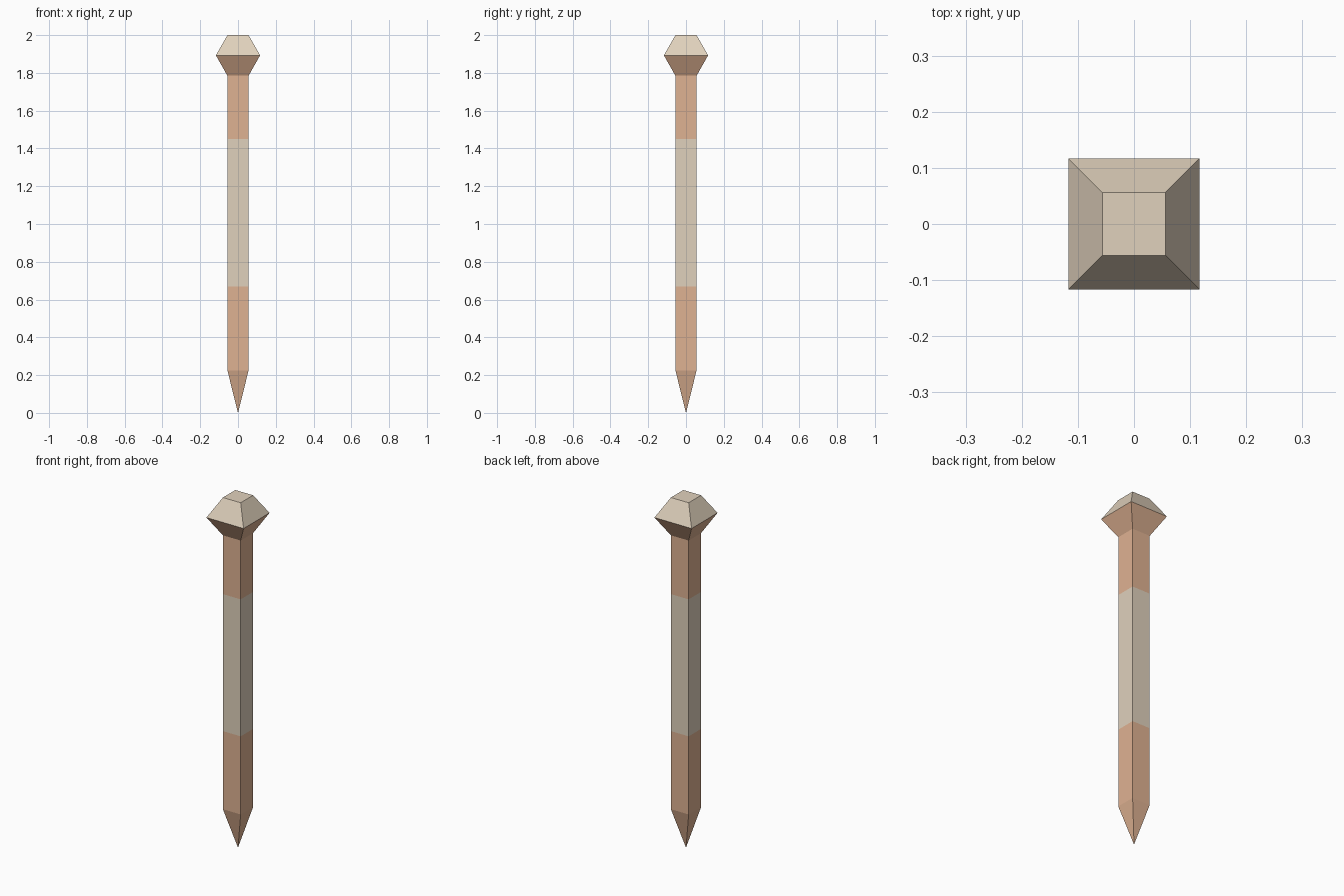
import bpy, bmesh

if "Cube" in bpy.data.objects:
    bpy.data.objects.remove(bpy.data.objects["Cube"])


def srgb(r, g, b):
    def lin(c):
        c /= 255
        return c / 12.92 if c <= 0.04045 else ((c + 0.055) / 1.055) ** 2.4
    return (lin(r), lin(g), lin(b), 1)


def material(name, rgb):
    m = bpy.data.materials.new(name)
    m.diffuse_color = srgb(*rgb)
    m.use_nodes = True
    m.node_tree.nodes["Principled BSDF"].inputs["Base Color"].default_value = m.diffuse_color
    return m


tan = material("tan wood", (223, 178, 146))
stone = material("pale grey beige", (224, 209, 188))


def square_loft(name, profile, band_mats):
    """Stack square rings given as (half width, z); one material per band.
    A zero half width makes a point; a wide last ring gets a flat cap."""
    bm = bmesh.new()
    rings = []
    for w, z in profile:
        if w == 0:
            rings.append([bm.verts.new((0, 0, z))] * 4)
        else:
            rings.append([bm.verts.new((sx * w, sy * w, z))
                          for sx, sy in ((-1, -1), (1, -1), (1, 1), (-1, 1))])
    for low, high, mat in zip(rings, rings[1:], band_mats):
        for i in range(4):
            j = (i + 1) % 4
            corners = list(dict.fromkeys((low[i], low[j], high[j], high[i])))
            bm.faces.new(corners).material_index = mat
    bm.faces.new(rings[-1]).material_index = band_mats[-1]
    if profile[0][0] > 0:
        bm.faces.new(rings[0][::-1]).material_index = band_mats[0]
    bmesh.ops.recalc_face_normals(bm, faces=bm.faces[:])
    me = bpy.data.meshes.new(name)
    bm.to_mesh(me)
    bm.free()
    me.materials.append(tan)
    me.materials.append(stone)
    ob = bpy.data.objects.new(name, me)
    bpy.context.collection.objects.link(ob)
    return ob


S = 0.056   # shaft half width
H = 0.117   # head half width

# Pointed shaft with a pale grip band in the middle
square_loft("pointed_shaft",
            [(0, 0), (S, 0.225), (S, 0.67), (S, 1.45), (S, 1.785)],
            [0, 0, 1, 0])

# Flared head: tan underside, pale bevelled top
square_loft("head", [(S, 1.785), (H, 1.893), (S, 2.0)], [0, 1])
